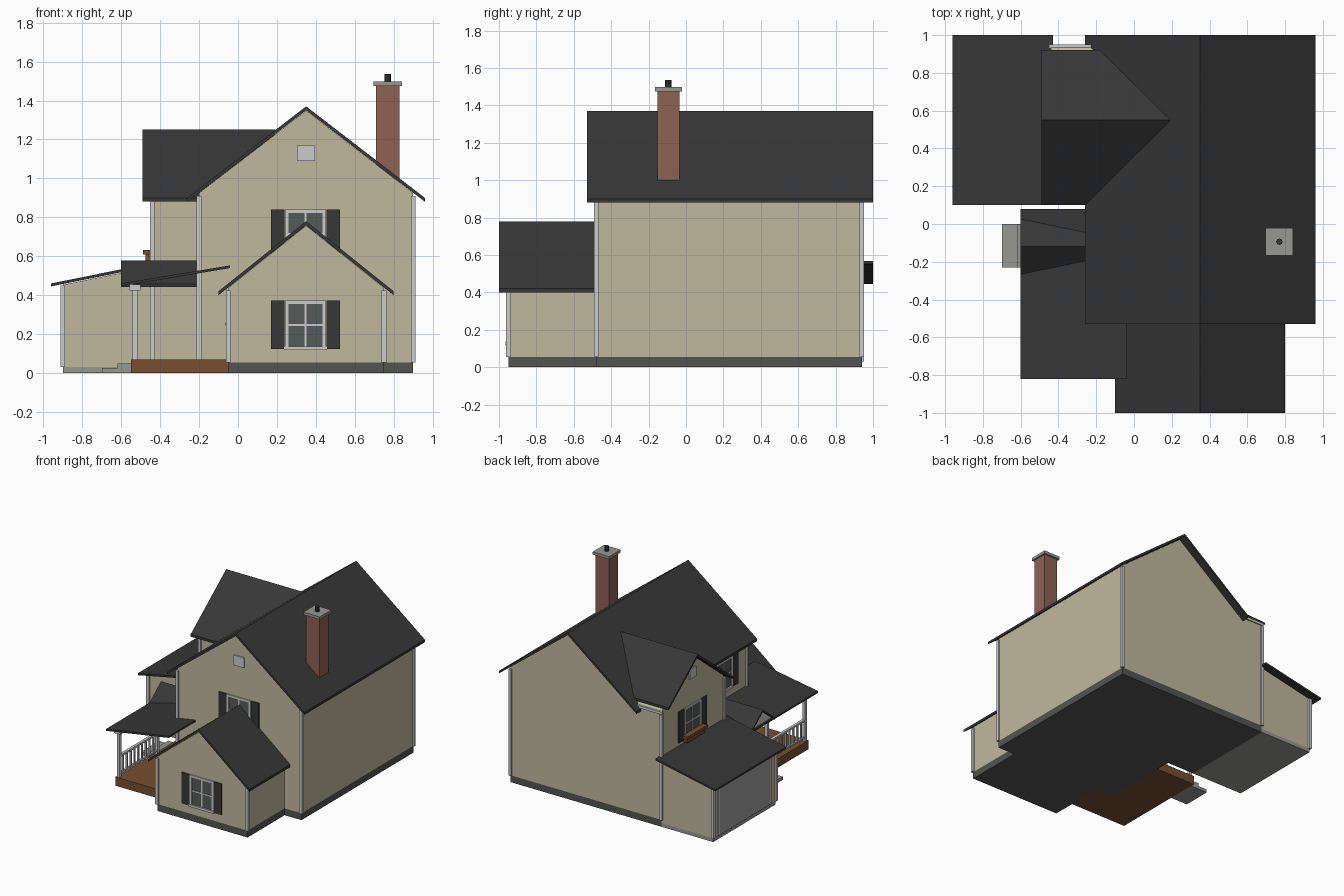
import bpy, bmesh

if "Cube" in bpy.data.objects:
    bpy.data.objects.remove(bpy.data.objects["Cube"])


def material(name, r, g, b):
    m = bpy.data.materials.new(name)
    m.diffuse_color = (r, g, b, 1)
    m.use_nodes = True
    m.node_tree.nodes["Principled BSDF"].inputs["Base Color"].default_value = m.diffuse_color
    return m


SIDING = material("cream siding", .53, .48, .34)
ROOF = material("charcoal shingle", .038, .038, .038)
TRIM = material("pale grey trim", .60, .60, .60)
STONE = material("concrete grey", .31, .31, .29)
BASE = material("foundation grey", .085, .09, .085)
BRICK = material("red brick", .27, .12, .088)
WOOD = material("brown wood", .18, .078, .03)
GLASS = material("window glass", .09, .105, .098)
DOOR = material("garage door grey", .36, .35, .35)


def finish(name, bm, mat):
    bmesh.ops.recalc_face_normals(bm, faces=bm.faces)
    me = bpy.data.meshes.new(name)
    bm.to_mesh(me)
    bm.free()
    me.materials.append(mat)
    ob = bpy.data.objects.new(name, me)
    bpy.context.collection.objects.link(ob)
    return ob


def boxes(name, mat, *dims):
    """One object from boxes given as x0, x1, y0, y1, z0, z1."""
    bm = bmesh.new()
    for x0, x1, y0, y1, z0, z1 in dims:
        vs = bmesh.ops.create_cube(bm, size=1)["verts"]
        for v in vs:
            v.co = (x0 if v.co.x < 0 else x1, y0 if v.co.y < 0 else y1,
                    z0 if v.co.z < 0 else z1)
    return finish(name, bm, mat)


def prism(name, mat, axis, a, b, profile):
    """Extrude an (across, z) profile along x or y from a to b."""
    bm = bmesh.new()
    put = (lambda u, z: (a, u, z)) if axis == "x" else (lambda u, z: (u, a, z))
    f = bm.faces.new([bm.verts.new(put(u, z)) for u, z in profile])
    ext = bmesh.ops.extrude_face_region(bm, geom=[f])["geom"]
    move = (b - a, 0, 0) if axis == "x" else (0, b - a, 0)
    bmesh.ops.translate(bm, vec=move,
                        verts=[g for g in ext if isinstance(g, bmesh.types.BMVert)])
    return finish(name, bm, mat)


def plate(top, t):
    """Closed profile of a roof line with vertical thickness t."""
    return top + [(u, z - t) for u, z in reversed(top)]


def corner_posts(name, points, z0, z1):
    r = .012
    boxes(name, TRIM, *[(x - r, x + r, y - r, y + r, z0, z1) for x, y in points])


def on_wall(side, plane, c):
    """Map u along the wall and d outwards to a box on a front or left wall."""
    def f(u0, u1, d0, d1, z0, z1):
        if side == "front":
            return (c + u0, c + u1, plane - d1, plane - d0, z0, z1)
        return (plane - d1, plane - d0, c + u0, c + u1, z0, z1)
    return f


def window(name, side, plane, c, z):
    w = on_wall(side, plane, c)
    h, k = .105, .088
    boxes(name + "_glass", GLASS, w(-.095, .095, -.01, .003, z + .01, z + .24))
    boxes(name + "_frame", TRIM,
          w(-h, -k, -.01, .009, z, z + .25), w(k, h, -.01, .009, z, z + .25),
          w(-k, k, -.01, .009, z + .233, z + .25),
          w(-h - .005, h + .005, -.01, .014, z - .005, z + .014),
          w(-.005, .005, -.01, .006, z + .014, z + .233),
          w(-k, k, -.01, .006, z + .12, z + .13))
    boxes(name + "_shutters", ROOF, w(-.178, -.108, -.01, .008, z, z + .25),
          w(.108, .178, -.01, .008, z, z + .25))


# Main house
boxes("main_foundation", BASE, (-.2, .9, -.48, .94, 0, .055),
      (-.44, -.2, .15, .94, 0, .055), (-.05, .75, -.95, -.48, 0, .055))
prism("main_walls", SIDING, "y", -.48, .94,
      [(-.2, .055), (.9, .055), (.9, .925), (.35, 1.348), (-.2, .925)])
prism("main_roof", ROOF, "y", -.53, 1,
      plate([(-.26, .9), (.35, 1.37), (.96, .9)], .02))
corner_posts("main_corner_trim", [(-.2, -.48), (.9, -.48), (.9, .94)], .055, .91)

# Front wing
prism("front_wing_walls", SIDING, "y", -.95, -.47,
      [(-.05, .055), (.75, .055), (.75, .438), (.35, .758), (-.05, .438)])
prism("front_wing_roof", ROOF, "y", -1, -.475,
      plate([(-.1, .42), (.35, .78), (.8, .42)], .02))
corner_posts("front_wing_corner_trim", [(-.05, -.95), (.75, -.95)], .055, .425)

# Side wing with its own gable
prism("side_wing_walls", SIDING, "x", -.44, -.15,
      [(.15, .055), (.94, .055), (.94, .92), (.545, 1.225), (.15, .915)])
prism("side_wing_roof", ROOF, "x", -.49, .19,
      plate([(.1, .9), (.55, 1.25), (.92, .96)], .02))
corner_posts("side_wing_corner_trim", [(-.44, .15), (-.44, .94)], .055, .9)
boxes("side_wing_back_trim", TRIM, (-.45, -.22, .93, .95, .905, .925))

# Garage lean-to
boxes("garage_slab", STONE, (-.9, -.44, .15, .94, 0, .03))
prism("garage_walls", SIDING, "y", .15, .94,
      [(-.9, .03), (-.44, .03), (-.44, .548), (-.9, .453)])
prism("garage_roof", ROOF, "y", .1, 1, plate([(-.96, .46), (-.43, .567)], .015))
corner_posts("garage_corner_trim", [(-.9, .15), (-.9, .94)], .03, .45)
boxes("garage_door", DOOR, (-.906, -.89, .225, .865, .03, .41))
boxes("garage_door_frame", TRIM, (-.909, -.89, .205, .225, .03, .43),
      (-.909, -.89, .865, .885, .03, .43), (-.909, -.89, .225, .865, .41, .43))

# Porch deck, steps and roofs
boxes("porch_deck", WOOD, (-.55, -.2, -.77, .03, 0, .07),
      (-.2, -.05, -.77, -.48, 0, .07))
boxes("porch_steps", STONE, (-.7, -.62, -.23, 0, 0, .025),
      (-.62, -.55, -.23, 0, 0, .048))
prism("porch_roof", ROOF, "y", -.82, .08, plate([(-.6, .46), (-.04, .553)], .014))
prism("porch_gable_roof", ROOF, "x", -.6, -.19,
      plate([(-.27, .457), (-.12, .577), (.03, .457)], .015))
prism("porch_gable_panel", TRIM, "x", -.588, -.578,
      [(-.26, .452), (-.12, .564), (.02, .452)])

# Porch posts and railing
posts, caps = [], []
for y in (-.75, -.27, .01):
    posts.append((-.541, -.517, y - .012, y + .012, .07, .452))
    caps.append((-.557, -.501, y - .028, y + .028, .425, .455))
boxes("porch_posts", TRIM, *posts, *caps)
boxes("porch_railing", TRIM, (-.54, -.518, -.75, -.27, .23, .245),
      (-.537, -.521, -.75, -.27, .095, .107),
      *[(-.535, -.523, y - .006, y + .006, .1, .235)
        for y in (-.75 + .048 * i for i in range(1, 10))])

# Entry door on the porch
d = on_wall("left", -.05, -.63)
boxes("entry_door", WOOD, d(-.08, .08, -.01, .004, .07, .42))
boxes("entry_door_frame", TRIM, d(-.097, -.08, -.01, .008, .07, .437),
      d(.08, .097, -.01, .008, .07, .437), d(-.08, .08, -.01, .008, .42, .437))
boxes("entry_door_knob", ROOF, d(.05, .065, 0, .014, .245, .26))

# Windows, vents and window box
window("lower_front_window", "front", -.95, .347, .122)
window("upper_front_window", "front", -.48, .347, .59)
window("upper_left_window", "left", -.2, -.19, .59)
window("side_wing_window", "left", -.44, .55, .59)
boxes("gable_vents", TRIM, (.302, .395, -.49, -.47, 1.09, 1.17),
      (-.45, -.43, .51, .59, 1.05, 1.13))
boxes("window_box", WOOD, (-.475, -.44, .435, .665, .575, .61),
      (-.488, -.44, .42, .68, .61, .632))

# Chimney
boxes("chimney_stack", BRICK, (.71, .83, -.153, -.035, .95, 1.475))
boxes("chimney_cap", STONE, (.697, .843, -.167, -.021, 1.475, 1.497))
bm = bmesh.new()
bmesh.ops.create_cone(bm, cap_ends=True, segments=8, radius1=.017, radius2=.017, depth=.05)
bmesh.ops.translate(bm, verts=bm.verts, vec=(.77, -.094, 1.51))
finish("chimney_flue", bm, ROOF)
